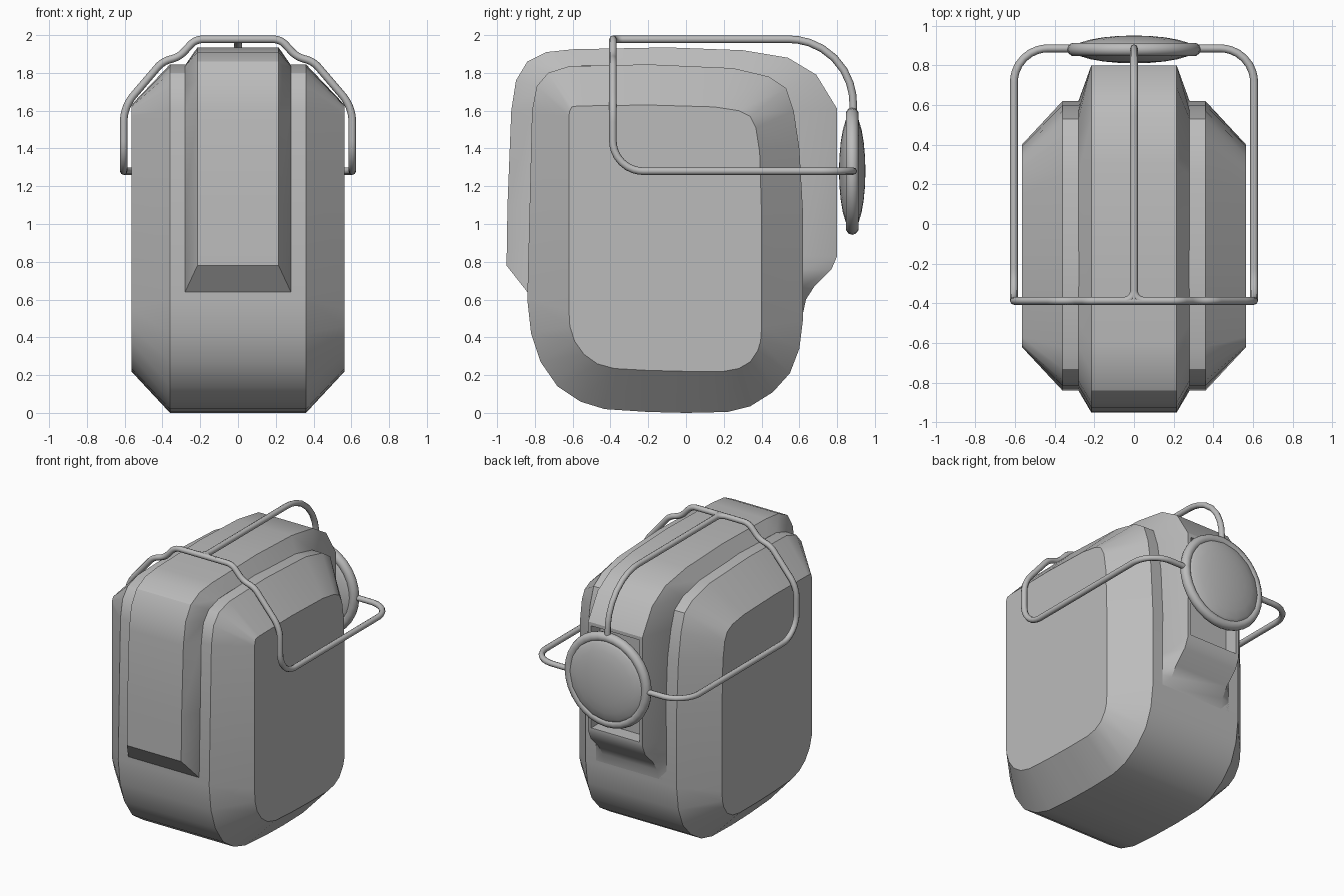
import bpy
import bmesh
import math
from mathutils import Vector, Matrix

default = bpy.data.objects.get("Cube")
if default:
    bpy.data.objects.remove(default, do_unlink=True)

grey = bpy.data.materials.new("plain_grey")
grey.use_nodes = True
grey.diffuse_color = (0.5, 0.5, 0.5, 1)
grey.node_tree.nodes["Principled BSDF"].inputs["Base Color"].default_value = grey.diffuse_color


def shade(obj, angle):
    bpy.ops.object.select_all(action="DESELECT")
    obj.select_set(True)
    bpy.context.view_layer.objects.active = obj
    bpy.ops.object.shade_smooth_by_angle(angle=math.radians(angle))


def finish(bm, name, angle=30):
    bmesh.ops.remove_doubles(bm, verts=bm.verts, dist=0.0005)
    bmesh.ops.recalc_face_normals(bm, faces=bm.faces)
    mesh = bpy.data.meshes.new(name)
    bm.to_mesh(mesh)
    bm.free()
    mesh.materials.append(grey)
    obj = bpy.data.objects.new(name, mesh)
    bpy.context.collection.objects.link(obj)
    shade(obj, angle)
    return obj


def loft(sections):
    """Join (x, yz profile) sections that share a point count, and cap both ends."""
    bm = bmesh.new()
    rings = [[bm.verts.new((x, y, z)) for y, z in profile] for x, profile in sections]
    for a, b in zip(rings, rings[1:]):
        for i in range(len(a)):
            j = (i + 1) % len(a)
            bm.faces.new((a[i], a[j], b[j], b[i]))
    bm.faces.new(rings[0])
    bm.faces.new(rings[-1])
    bmesh.ops.remove_doubles(bm, verts=bm.verts, dist=0.0005)
    bmesh.ops.recalc_face_normals(bm, faces=bm.faces)
    return bm


def rounded_path(points, radii, steps=8):
    """Replace each inner corner by a tangent curve that starts radius away."""
    pts = [Vector(p) for p in points]
    path = [pts[0]]
    for before, corner, after, r in zip(pts, pts[1:], pts[2:], radii):
        u, v = (before - corner).normalized(), (after - corner).normalized()
        half = u.angle(v) / 2
        centre = corner + (u + v).normalized() * r / math.cos(half)
        start, end = corner + u * r - centre, corner + v * r - centre
        for k in range(steps + 1):
            arm = start.lerp(end, k / steps).normalized() * start.length
            path.append(centre + arm)
    return path + [pts[-1]]


def wire(name, points, radii, thickness=0.02):
    path = rounded_path(points, radii)
    curve = bpy.data.curves.new(name, "CURVE")
    curve.dimensions = "3D"
    curve.bevel_depth = thickness
    curve.bevel_resolution = 2
    curve.use_fill_caps = True
    spline = curve.splines.new("POLY")
    spline.points.add(len(path) - 1)
    for point, co in zip(spline.points, path):
        point.co = (*co, 1)
    curve.materials.append(grey)
    obj = bpy.data.objects.new(name, curve)
    bpy.context.collection.objects.link(obj)
    bpy.ops.object.select_all(action="DESELECT")
    obj.select_set(True)
    bpy.context.view_layer.objects.active = obj
    bpy.ops.object.convert(target="MESH")
    shade(bpy.context.object, 50)


# Case: rounded body with chamfered sides
rim = [(-.84, .6), (-.82, .42), (-.77, .27), (-.68, .14), (-.56, .06), (-.43, .02),
       (-.2, .005), (0, 0), (.22, .005), (.34, .035), (.46, .11), (.55, .21),
       (.6, .34), (.62, .5), (.62, 1.05), (.6, 1.4), (.57, 1.6), (.53, 1.72),
       (.44, 1.78), (.25, 1.825), (-.2, 1.845), (-.62, 1.835), (-.73, 1.8),
       (-.79, 1.73), (-.815, 1.6)]
panel = [(-.62, .55), (-.615, .46), (-.59, .38), (-.54, .31), (-.47, .26), (-.38, .235),
         (-.2, .225), (0, .22), (.2, .22), (.28, .235), (.34, .27), (.38, .33),
         (.395, .38), (.4, .45), (.4, 1.05), (.39, 1.38), (.37, 1.51), (.34, 1.57),
         (.28, 1.6), (.15, 1.62), (-.2, 1.63), (-.57, 1.625), (-.605, 1.62),
         (-.615, 1.6), (-.62, 1.57)]
finish(loft([(-.565, panel), (-.36, rim), (.36, rim), (.565, panel)]), "case_body")

# Raised centre band running over the front, top and back
crest = [(-.84, .64), (-.95, .78), (-.945, 1.1), (-.925, 1.6), (-.9, 1.76), (-.84, 1.86),
         (-.74, 1.91), (-.6, 1.925), (-.1, 1.935), (.3, 1.92), (.54, 1.88), (.69, 1.79),
         (.8, 1.61), (.8, .83), (.77, .76), (.68, .67), (.635, .6), (.62, .53)]
foot = [(-.84, .64), (-.84, .64), (-.83, 1.1), (-.815, 1.6), (-.79, 1.73), (-.73, 1.8),
        (-.62, 1.835), (-.5, 1.84), (-.1, 1.84), (.25, 1.825), (.44, 1.78), (.53, 1.72),
        (.57, 1.6), (.62, .83), (.62, .76), (.62, .67), (.62, .6), (.62, .53)]
band = loft([(-.28, foot), (-.215, crest), (.215, crest), (.28, foot)])
# Recess in the back of the band
back = [f for f in band.faces if f.normal.y > 0.99 and f.calc_center_median().y > 0.79]
bmesh.ops.inset_region(band, faces=back, thickness=0.035)
bmesh.ops.inset_region(band, faces=back, thickness=0, depth=-0.1)
finish(band, "centre_band")

# Round pad behind the case: a shallow lens in a ring
to_back = Matrix.Translation((0, 0.88, 1.28)) @ Matrix.Rotation(math.radians(90), 4, "X")
lens = bmesh.new()
bmesh.ops.create_uvsphere(lens, u_segments=16, v_segments=12, radius=1)
for v in lens.verts:
    v.co = (v.co.x * 0.31, v.co.y * 0.31, v.co.z * 0.07)
lens.transform(to_back)
finish(lens, "pad", 40)

bpy.ops.mesh.primitive_torus_add(major_radius=0.303, minor_radius=0.034,
                                 major_segments=32, minor_segments=10)
ring = bpy.context.object
ring.name = "pad_ring"
ring.data.transform(to_back)
ring.data.materials.append(grey)
shade(ring, 60)

# Wire frame: mirrored side wires and a central wire over the top
front, rear, top, low, wide = -0.387, 0.885, 1.978, 1.28, 0.605
for side, s in (("left", 1), ("right", -1)):
    wire(side + "_frame_wire",
         [(0, front, top), (s * .225, front, top), (s * .31, front, 1.885),
          (s * .4, front, 1.86), (s * wide, front, 1.62), (s * wide, front, low),
          (s * wide, rear, low), (s * .3, rear, low)],
         [.04, .04, .04, .08, .16, .17])
    wire(side + "_joint_fillet",
         [(0, front + .1, top), (0, front, top), (s * .1, front, top)], [.05])
wire("centre_wire", [(0, front, top), (0, rear, top), (0, rear, 1.57)], [.34])
